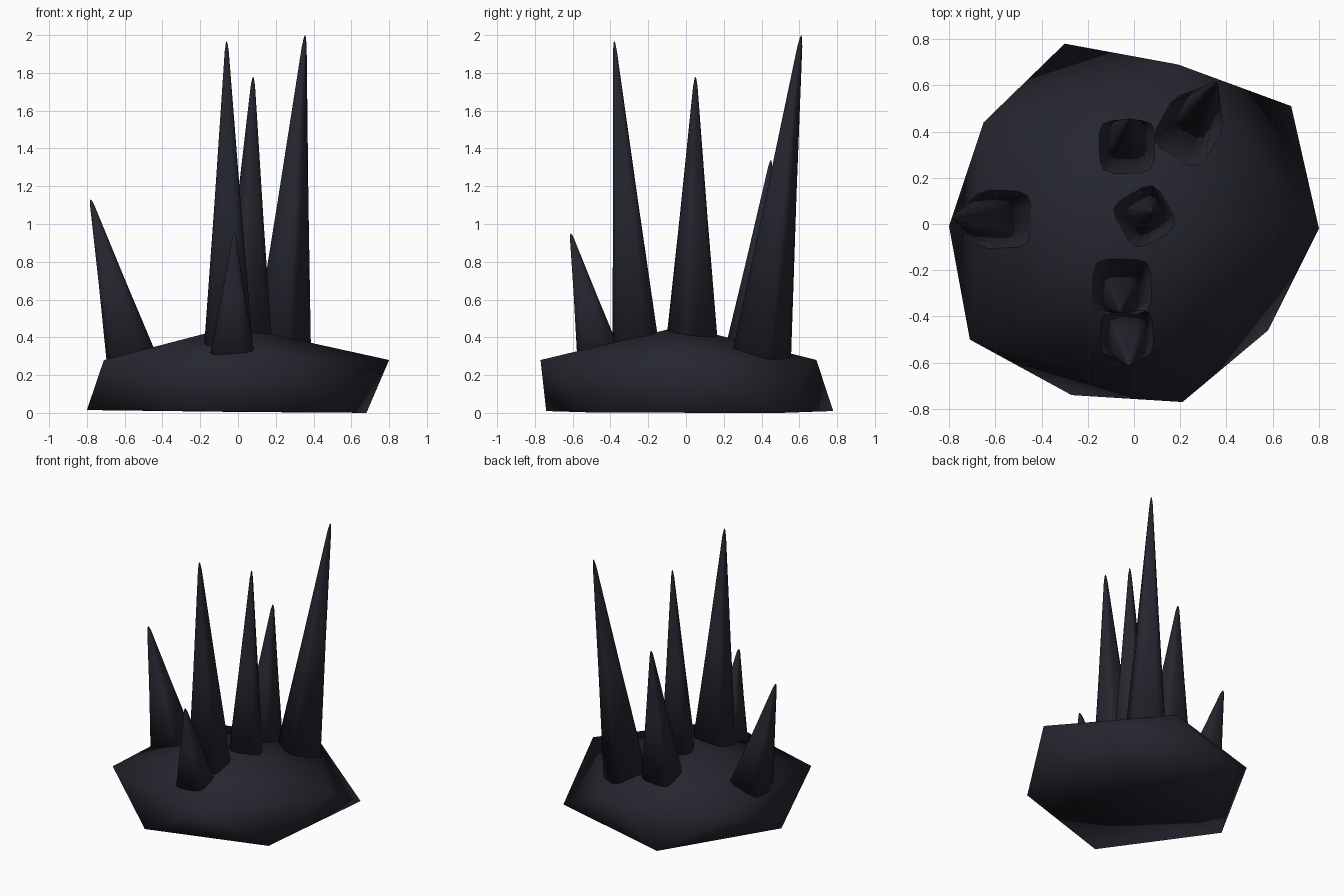
import bpy, bmesh, math
from mathutils import Vector, Matrix

cube = bpy.data.objects.get("Cube")
if cube:
    bpy.data.objects.remove(cube, do_unlink=True)

stone = bpy.data.materials.new("dark_navy_stone")
stone.use_nodes = True
COLOR = (0.019, 0.019, 0.029, 1)
stone.diffuse_color = COLOR
stone.node_tree.nodes["Principled BSDF"].inputs["Base Color"].default_value = COLOR


def finish(name, bm):
    bmesh.ops.recalc_face_normals(bm, faces=bm.faces)
    mesh = bpy.data.meshes.new(name)
    bm.to_mesh(mesh)
    bm.free()
    mesh.materials.append(stone)
    for face in mesh.polygons:
        face.use_smooth = True
    obj = bpy.data.objects.new(name, mesh)
    bpy.context.collection.objects.link(obj)
    return obj


def rock_base():
    # Two twisted five-sided rings under a shallow peak
    upper = [(0.80, -0.02), (0.19, 0.69), (-0.65, 0.44), (-0.71, -0.50), (0.21, -0.77)]
    lower = [(0.68, 0.51), (-0.30, 0.78), (-0.80, -0.01), (-0.27, -0.74), (0.58, -0.46)]
    bm = bmesh.new()
    top = [bm.verts.new((x, y, 0.28)) for x, y in upper]
    low = [bm.verts.new((x, y, max(0, 0.007 - 0.01 * x))) for x, y in lower]
    peak = bm.verts.new((-0.02, -0.02, 0.46))
    floor = bm.verts.new((0, 0, 0.005))
    for i in range(5):
        j = (i + 1) % 5
        bm.faces.new((top[i], top[j], peak))
        bm.faces.new((top[i], low[i], top[j]))
        bm.faces.new((low[i], low[j], top[j]))
        bm.faces.new((low[j], low[i], floor))
    return finish("rock_base", bm)


def spike(name, foot, tip, width, depth, turn=0):
    # Rounded-square section shrinking towards a blunt leaning tip
    bm = bmesh.new()
    start, end = Vector((*foot, 0.27)), Vector(tip)
    spin = Matrix.Rotation(math.radians(turn), 3, 'Z')
    corner = [(1, -0.5), (1, 0.5), (0.86, 0.86), (0.5, 1)]
    section = []
    for q in range(4):
        rot = Matrix.Rotation(q * math.pi / 2, 3, 'Z')
        section += [rot @ Vector((x, y, 0)) for x, y in corner[:3]]
    rings = []
    for t, r in [(0, 1.04), (0.5, 0.53), (0.965, 0.085), (0.993, 0.035)]:
        centre = start.lerp(end, t)
        rings.append([bm.verts.new(centre + spin @ Vector((p.x * width * r / 2, p.y * depth * r / 2, 0)))
                      for p in section])
    n = len(section)
    for a, b in zip(rings, rings[1:]):
        for i in range(n):
            j = (i + 1) % n
            bm.faces.new((a[i], a[j], b[j], b[i]))
    point = bm.verts.new(end)
    for i in range(n):
        bm.faces.new((rings[-1][i], rings[-1][(i + 1) % n], point))
    bm.faces.new(rings[0][::-1])
    return finish(name, bm)


rock_base()
spike("right_spike", (-0.555, 0.02), (-0.78, 0.03, 1.13), 0.27, 0.25)
spike("front_tall_spike", (-0.05, -0.26), (-0.06, -0.38, 1.97), 0.26, 0.25)
spike("front_short_spike", (-0.03, -0.45), (-0.02, -0.61, 0.95), 0.24, 0.24)
spike("middle_spike", (0.04, 0.03), (0.08, 0.05, 1.78), 0.24, 0.24, 30)
spike("back_tall_spike", (0.23, 0.395), (0.355, 0.61, 2.0), 0.25, 0.27, -30)
spike("back_short_spike", (-0.03, 0.32), (-0.02, 0.45, 1.34), 0.25, 0.25)
